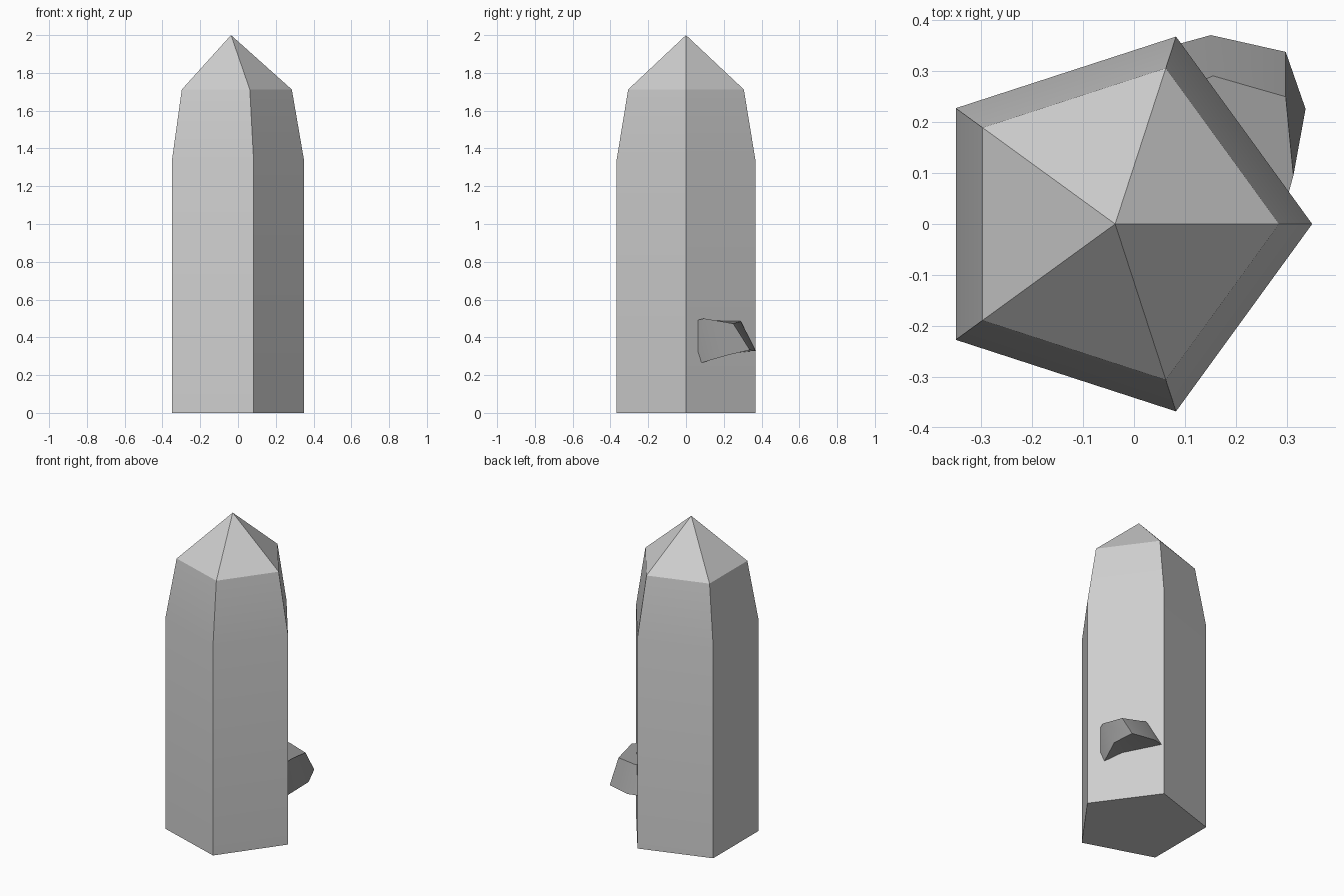
import bpy
import bmesh
from math import cos, sin, tau, radians
from mathutils import Vector

cube = bpy.data.objects.get("Cube")
if cube:
    bpy.data.objects.remove(cube, do_unlink=True)


def make_material(name, grey):
    """Flat grey material."""
    mat = bpy.data.materials.new(name)
    mat.use_nodes = True
    mat.diffuse_color = (grey, grey, grey, 1)
    mat.node_tree.nodes["Principled BSDF"].inputs["Base Color"].default_value = (grey, grey, grey, 1)
    return mat


def finish(name, bm, material):
    """Turn a bmesh into a named object with smooth but edge-aware shading."""
    bmesh.ops.recalc_face_normals(bm, faces=bm.faces[:])
    mesh = bpy.data.meshes.new(name)
    bm.to_mesh(mesh)
    bm.free()
    mesh.materials.append(material)
    obj = bpy.data.objects.new(name, mesh)
    bpy.context.collection.objects.link(obj)
    bpy.ops.object.select_all(action='DESELECT')
    obj.select_set(True)
    bpy.context.view_layer.objects.active = obj
    bpy.ops.object.shade_smooth_by_angle(angle=radians(30))


# Five-sided crystal column: straight shaft, tapered shoulder, pointed tip
SIDES, CENTRE_X = 5, -0.037
bm = bmesh.new()
rings = []
for radius, z in ((0.387, 0), (0.387, 1.335), (0.322, 1.712)):
    rings.append([bm.verts.new((CENTRE_X + radius * cos(tau * i / SIDES),
                                radius * sin(tau * i / SIDES), z))
                  for i in range(SIDES)])
tip = bm.verts.new((CENTRE_X, 0, 2))
bm.faces.new(rings[0])
for i in range(SIDES):
    j = (i + 1) % SIDES
    for low, high in zip(rings, rings[1:]):
        bm.faces.new((low[i], low[j], high[j], high[i]))
    bm.faces.new((rings[-1][i], rings[-1][j], tip))
finish("crystal_column", bm, make_material("light_grey_stone", 0.62))

# Small darker faceted chip growing out of the back left face
bm = bmesh.new()
points = {
    "top_outer": (0.298, 0.25, 0.473),
    "top_back": (0.155, 0.291, 0.484),
    "low_back": (0.151, 0.371, 0.328),
    "low_outer": (0.298, 0.338, 0.333),
    "top_front": (0.313, 0.095, 0.50),
    "low_front": (0.337, 0.226, 0.307),
    "root_top": (0.306, 0.06, 0.49),
    "root_side": (0.306, 0.06, 0.325),
    "root_low": (0.292, 0.08, 0.264),
    "root_mid": (0.229, 0.166, 0.306),
    "root_tip": (0.091, 0.356, 0.328),
    "root_back": (0.142, 0.286, 0.487),
}
inward = Vector((-cos(tau / 10), -sin(tau / 10), 0)) * 0.004
v = {}
for key, co in points.items():
    v[key] = bm.verts.new(Vector(co) + (inward if "root" in key else Vector()))
for face in (
    "top_outer top_back low_back low_outer",
    "top_front top_outer top_back root_back root_top",
    "top_front low_front low_outer top_outer",
    "root_top root_side root_low low_front top_front",
    "low_front root_low root_mid",
    "low_front root_mid low_outer",
    "low_outer root_mid root_tip low_back",
    "top_back root_back root_tip low_back",
    "root_top root_back root_tip root_mid root_low root_side",
):
    bm.faces.new([v[key] for key in face.split()])
finish("side_chip", bm, make_material("dark_grey_stone", 0.32))
